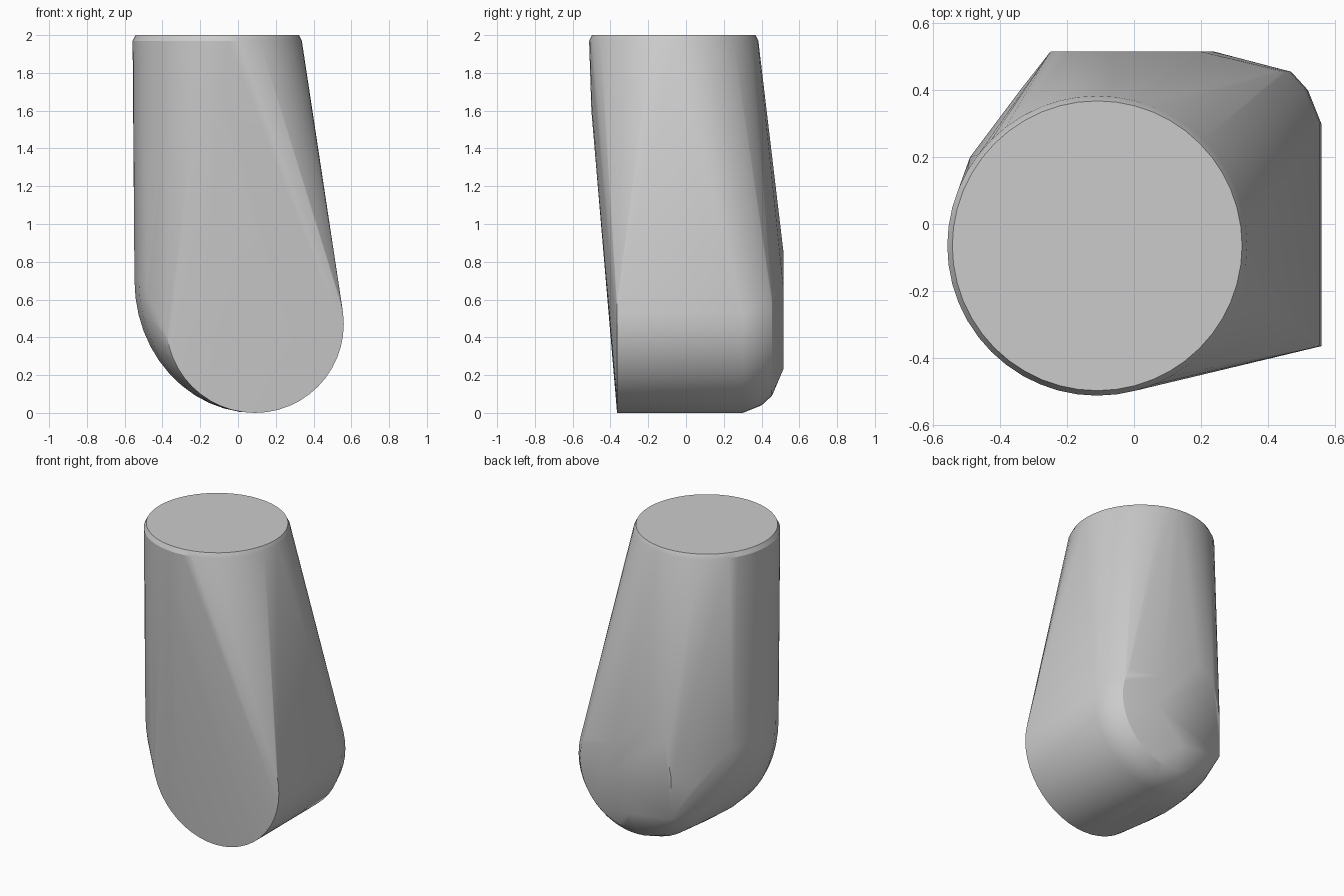
import bpy
import bmesh
import math

cube = bpy.data.objects.get("Cube")
if cube:
    bpy.data.objects.remove(cube, do_unlink=True)

mat = bpy.data.materials.new("plain_grey")
mat.use_nodes = True
grey = (0.6, 0.6, 0.6, 1)
mat.diffuse_color = grey
mat.node_tree.nodes["Principled BSDF"].inputs["Base Color"].default_value = grey


def angles(n):
    return [2 * math.pi * i / n for i in range(n)]


def level_ring(x, y, z, r, n=48):
    return [(x + r * math.cos(a), y + r * math.sin(a), z) for a in angles(n)]


def upright_ring(y, r, n=48):
    return [(0.09 + r * math.cos(a), y, 0.47 + r * math.sin(a)) for a in angles(n)]


# Round top with a narrow bevel
points = level_ring(-0.11, -0.065, 2.0, 0.433)
points += level_ring(-0.11, -0.065, 1.97, 0.448)
points += level_ring(-0.115, -0.065, 1.6, 0.436)

# Flat front disc, rounded off towards the back
points += upright_ring(-0.365, 0.47)
points += upright_ring(0.30, 0.47)
points += upright_ring(0.40, 0.43)
points += upright_ring(0.455, 0.38)

# Flat back facet
for x, z in ((-0.25, 0.27), (0.05, 0.23), (0.24, 0.45), (0.2, 0.67),
             (-0.08, 0.86), (-0.2, 0.78), (-0.25, 0.55)):
    points.append((x, 0.515, z))

# Swept curve under the side, fullest in the middle
for y, width in ((-0.3, 0.57), (-0.2, 0.615), (-0.06, 0.638), (0.08, 0.62), (0.2, 0.58)):
    for i in range(13):
        a = math.pi / 2 * i / 12
        points.append((0.09 - width * math.cos(a), y, 0.7 - 0.7 * math.sin(a)))

# Stretch one skin over all the sections
bm = bmesh.new()
for p in points:
    bm.verts.new(p)
hull = bmesh.ops.convex_hull(bm, input=bm.verts)
loose = {g for g in hull["geom_interior"] + hull["geom_unused"]
         if isinstance(g, bmesh.types.BMVert)}
bmesh.ops.delete(bm, geom=list(loose), context="VERTS")
bmesh.ops.dissolve_limit(bm, angle_limit=math.radians(0.5),
                         verts=bm.verts, edges=bm.edges)
bmesh.ops.recalc_face_normals(bm, faces=bm.faces)
mesh = bpy.data.meshes.new("tapered_body")
bm.to_mesh(mesh)
bm.free()
mesh.materials.append(mat)
body = bpy.data.objects.new("tapered_body", mesh)
bpy.context.collection.objects.link(body)

bpy.ops.object.select_all(action="DESELECT")
body.select_set(True)
bpy.context.view_layer.objects.active = body
bpy.ops.object.shade_smooth_by_angle(angle=math.radians(25))
